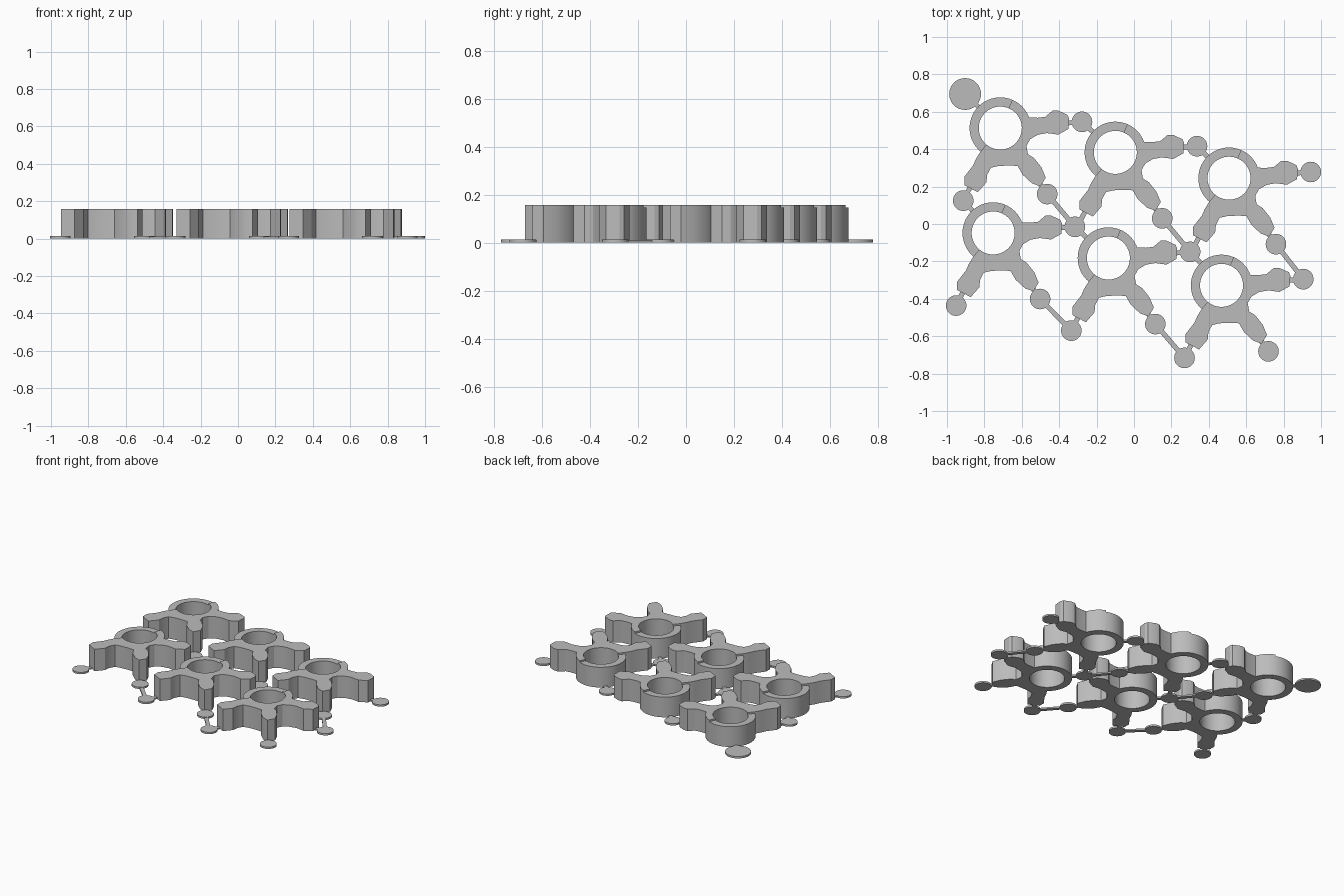
import bpy, bmesh, math
from math import radians, cos, sin
from mathutils import Vector

if "Cube" in bpy.data.objects:
    bpy.data.objects.remove(bpy.data.objects["Cube"])

GREY = (0.5, 0.5, 0.5, 1)
mat = bpy.data.materials.new("plain grey")
mat.use_nodes = True
mat.diffuse_color = GREY
mat.node_tree.nodes["Principled BSDF"].inputs["Base Color"].default_value = GREY

HEIGHT, LOW_HEIGHT, THIN, LINK_TOP = 0.158, 0.146, 0.013, 0.011
OUTER, INNER, DISC = 0.164, 0.115, 0.055


def arc(radius, start, end, steps):
    angles = [radians(start + (end - start) * i / steps) for i in range(steps + 1)]
    return [Vector((radius * cos(a), radius * sin(a))) for a in angles]


def prism_mesh(name, outline, height):
    """Extrude a flat outline upwards from the ground."""
    bm = bmesh.new()
    face = bm.faces.new([bm.verts.new((p.x, p.y, 0)) for p in outline])
    grown = bmesh.ops.extrude_face_region(bm, geom=[face], use_keep_orig=True)
    for v in grown["geom"]:
        if isinstance(v, bmesh.types.BMVert):
            v.co.z = height
    bmesh.ops.recalc_face_normals(bm, faces=bm.faces)
    mesh = bpy.data.meshes.new(name)
    bm.to_mesh(mesh)
    bm.free()
    mesh.materials.append(mat)
    return mesh


def place(name, mesh, at):
    ob = bpy.data.objects.new(name, mesh)
    ob.location = (at.x, at.y, 0)
    bpy.context.collection.objects.link(ob)
    return ob


def link(a, b, width=0.026):
    """Thin flat strip joining two points."""
    side = (b - a).normalized().orthogonal() * width / 2
    place("link", prism_mesh("link", [a + side, b + side, b - side, a - side], LINK_TOP),
          Vector((0, 0)))


# Arm outline in hundredths: right arm, right leg, left leg
ARMS = [(20, 5.5), (24, 6), (28, 9.3), (31, 9.3), (36, 7), (36.8, 5), (36.4, -.5),
        (31, -3.5), (25, -2.7), (20, -3.6), (16, -6), (14, -9.5), (14.8, -14),
        (18, -16), (22, -21), (24.3, -26.5), (21.5, -31.2), (17, -29.6),
        (12, -25), (9.3, -20.3), (5, -20), (-1, -20.3), (-5, -21.2), (-7, -25),
        (-7.4, -29), (-12, -34.3), (-19.2, -30.5), (-19.2, -26), (-14.5, -20),
        (-13, -16.5)]
arms = [Vector(p) / 100 for p in ARMS]
START, END = 67, 230

body = prism_mesh("clip_body", arms + [arc(OUTER, END, END, 1)[0]]
                  + arc(INNER, END - 360, START, 36) + arc(OUTER, START, 20, 10), HEIGHT)
# Lower part of the ring, behind the step
low_ring = prism_mesh("ring_lower_half", arc(OUTER, START, END, 32)
                      + arc(INNER, END, START, 32), LOW_HEIGHT)
disc = prism_mesh("pad_disc", arc(DISC, 0, 350, 35), THIN)
big_disc = prism_mesh("large_disc", arc(0.085, 0, 350, 35), THIN)

# Rows of clips
CENTRES = [[(-.715, .513), (-.1, .383), (.508, .245)],
           [(-.753, -.048), (-.137, -.182), (.468, -.328)]]
centres = [[Vector(c) for c in row] for row in CENTRES]
RIGHT, LEFT_LEG, RIGHT_LEG = Vector((.437, .033)), Vector((-.198, -.388)), Vector((.251, -.353))

for r, row in enumerate(centres):
    for c, mid in enumerate(row):
        place("clip_body", body, mid)
        place("ring_lower_half", low_ring, mid)
        # Pads at the ends of the limbs, with short links to them
        for offset in (RIGHT, LEFT_LEG, RIGHT_LEG):
            shared = offset is LEFT_LEG and r == 0 and c > 0
            if not shared:
                place("pad_disc", disc, mid + offset)
            link(mid + offset * 0.78, mid + offset)
        # Diagonal runners to the neighbouring pads
        if r == 0:
            link(mid + RIGHT_LEG, centres[1][c] + RIGHT)
        elif c < 2:
            link(mid + RIGHT_LEG, row[c + 1] + LEFT_LEG)
        # Short link from the pad to the next ring
        if c < 2:
            pad = mid + RIGHT
            link(pad, row[c + 1] + (pad - row[c + 1]).normalized() * 0.15)

# Corner disc and its link, and the link on the left edge
first, below = centres[0][0], centres[1][0]
corner = Vector((-.903, .695))
place("large_disc", big_disc, corner)
link(corner, first + (corner - first).normalized() * 0.15)
pad = first + LEFT_LEG
link(pad, below + (pad - below).normalized() * 0.15)

# Smooth round walls, sharp corners
bpy.ops.object.select_all(action="DESELECT")
seen = set()
for ob in bpy.context.collection.objects:
    if ob.type == "MESH" and ob.data.name not in seen and mat.name in ob.data.materials:
        seen.add(ob.data.name)
        ob.select_set(True)
        bpy.context.view_layer.objects.active = ob
bpy.ops.object.shade_smooth_by_angle(angle=radians(25))
